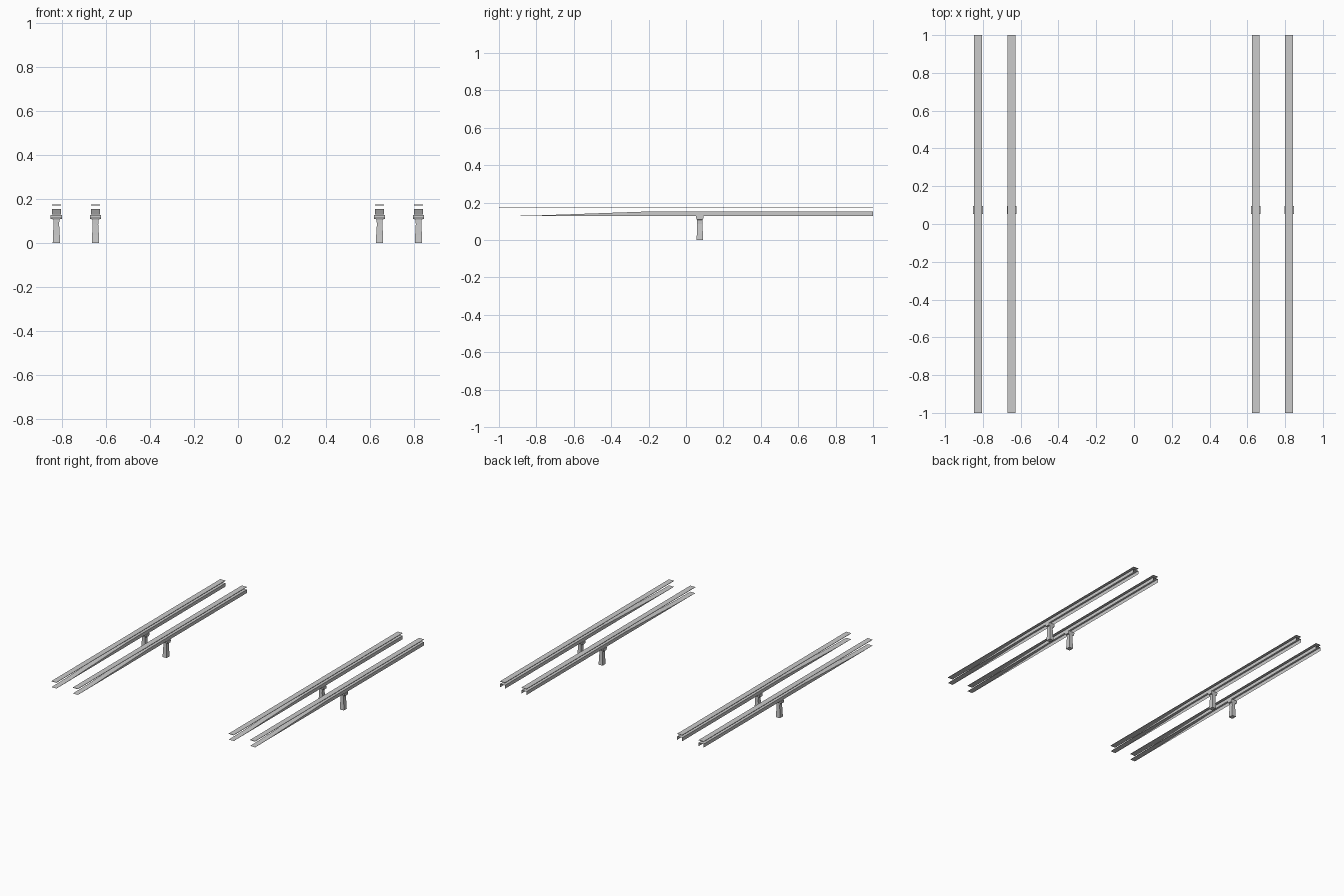
import bpy

if "Cube" in bpy.data.objects:
    bpy.data.objects.remove(bpy.data.objects["Cube"])

RAIL_X = {"outer_left": -0.826, "inner_left": -0.648,
          "inner_right": 0.644, "outer_right": 0.821}
HALF_W = 0.0205


def make_object(name, verts, faces):
    mesh = bpy.data.meshes.new(name)
    mesh.from_pydata(verts, [], faces)
    mesh.update()
    obj = bpy.data.objects.new(name, mesh)
    bpy.context.collection.objects.link(obj)
    return obj


def loft(name, x, y, sections):
    """Stack rectangular sections (z, half width x, half depth y) and cap them."""
    verts = [(x + sx * hx, y + sy * hy, z) for z, hx, hy in sections
             for sx, sy in ((-1, -1), (1, -1), (1, 1), (-1, 1))]
    n = len(sections)
    faces = [(3, 2, 1, 0), tuple(range(4 * n - 4, 4 * n))]
    for k in range(n - 1):
        for i in range(4):
            j = (i + 1) % 4
            faces.append((4 * k + i, 4 * k + j, 4 * k + 4 + j, 4 * k + 4 + i))
    return make_object(name, verts, faces)


def channel(name, x, profile, bottom):
    """Inverted U sheet, open below and behind, following a side profile (y, z)."""
    verts, faces = [], []
    for y, z in profile:
        verts += [(x - HALF_W, y, bottom), (x - HALF_W, y, z),
                  (x + HALF_W, y, z), (x + HALF_W, y, bottom)]
    for k in range(len(profile) - 1):
        for i in range(3):
            a = 4 * k + i
            faces.append((a, a + 1, a + 5, a + 4))
    for f in range(len(faces)):
        faces[f] = faces[f][::-1]
    return make_object(name, verts, faces)


for side, x in RAIL_X.items():
    # thin flat strip along the top
    loft(side + "_top_strip", x, 0, [(0.171, HALF_W, 1.0), (0.174, HALF_W, 1.0)])
    # channel with its front end ramping down to nothing
    channel(side + "_channel", x,
            [(-1.0, 0.1285), (-0.82, 0.131), (-0.17, 0.154), (1.0, 0.154)], 0.128)
    # support post: flared foot, slim neck, wide cap
    loft(side + "_post", x, 0.074,
         [(0.0, 0.0165, 0.018), (0.035, 0.0155, 0.016), (0.085, 0.0125, 0.0145),
          (0.107, 0.0140, 0.0145), (0.109, 0.0255, 0.0155), (0.118, 0.0255, 0.020),
          (0.128, 0.0255, 0.020)])
